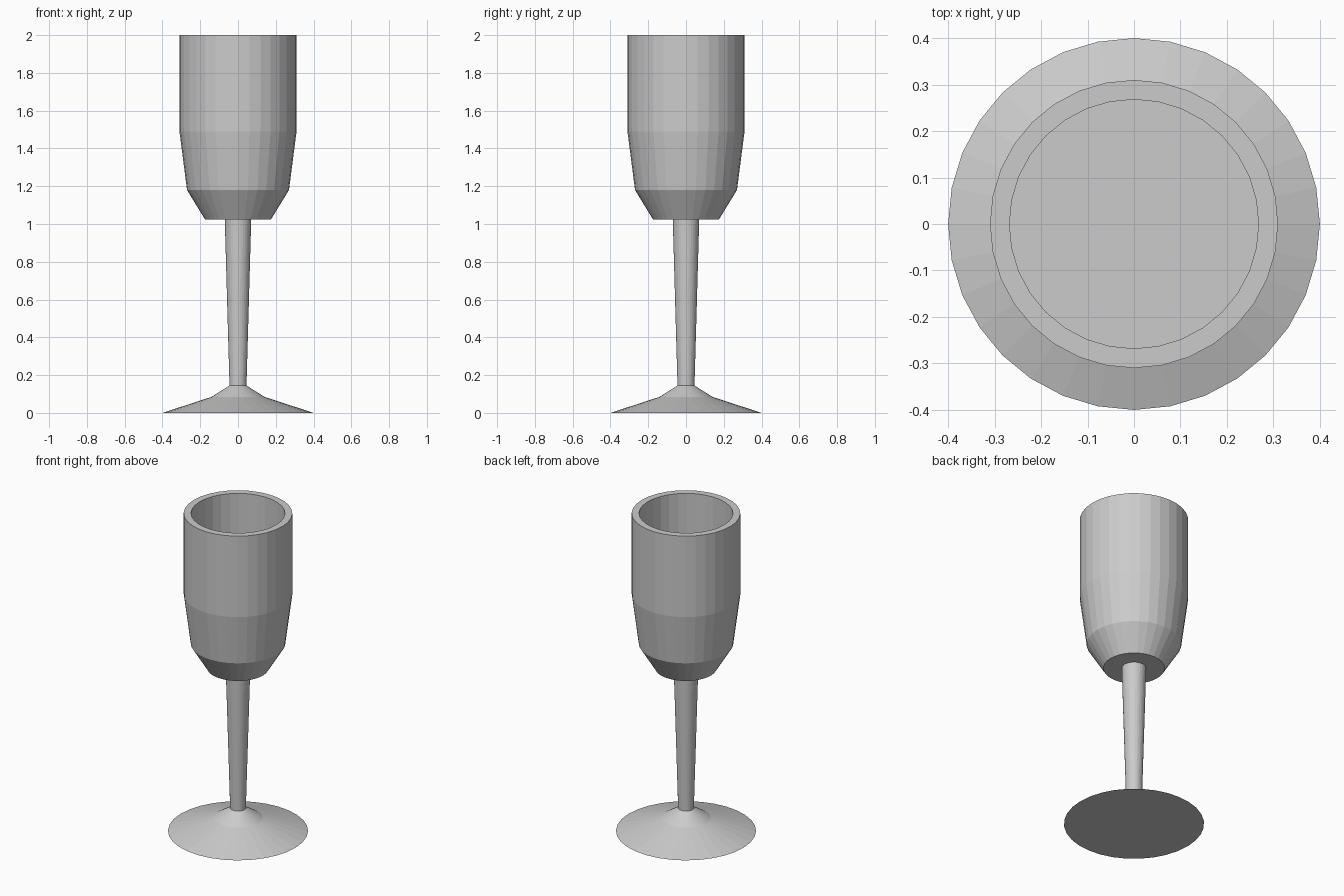
import bpy, bmesh, math

if "Cube" in bpy.data.objects:
    bpy.data.objects.remove(bpy.data.objects["Cube"])

SIDES = 32

grey = bpy.data.materials.new("grey")
grey.diffuse_color = (0.6, 0.6, 0.6, 1)
grey.use_nodes = True
grey.node_tree.nodes["Principled BSDF"].inputs["Base Color"].default_value = grey.diffuse_color


def lathe(name, profile):
    """Spin a (radius, z) profile around z; radius 0 is not needed, ends are capped."""
    bm = bmesh.new()
    rings = [[bm.verts.new((r * math.cos(2 * math.pi * i / SIDES),
                            r * math.sin(2 * math.pi * i / SIDES), z))
              for i in range(SIDES)] for r, z in profile]
    for a, b in zip(rings, rings[1:]):
        for i in range(SIDES):
            j = (i + 1) % SIDES
            bm.faces.new((a[i], a[j], b[j], b[i]))
    bm.faces.new(rings[0][::-1])
    bm.faces.new(rings[-1])
    mesh = bpy.data.meshes.new(name)
    bm.to_mesh(mesh)
    bm.free()
    mesh.materials.append(grey)
    obj = bpy.data.objects.new(name, mesh)
    bpy.context.collection.objects.link(obj)
    return obj


# Flared foot and tapered stem, one continuous turned piece
lathe("foot_and_stem", [(0.40, 0), (0.14, 0.085), (0.045, 0.145), (0.07, 1.025)])

# Cup: outside wall, flat rim, straight inside wall, flat inner floor
lathe("cup", [(0.175, 1.025), (0.27, 1.18), (0.31, 1.49), (0.31, 2.0),
              (0.268, 2.0), (0.268, 1.2)])
